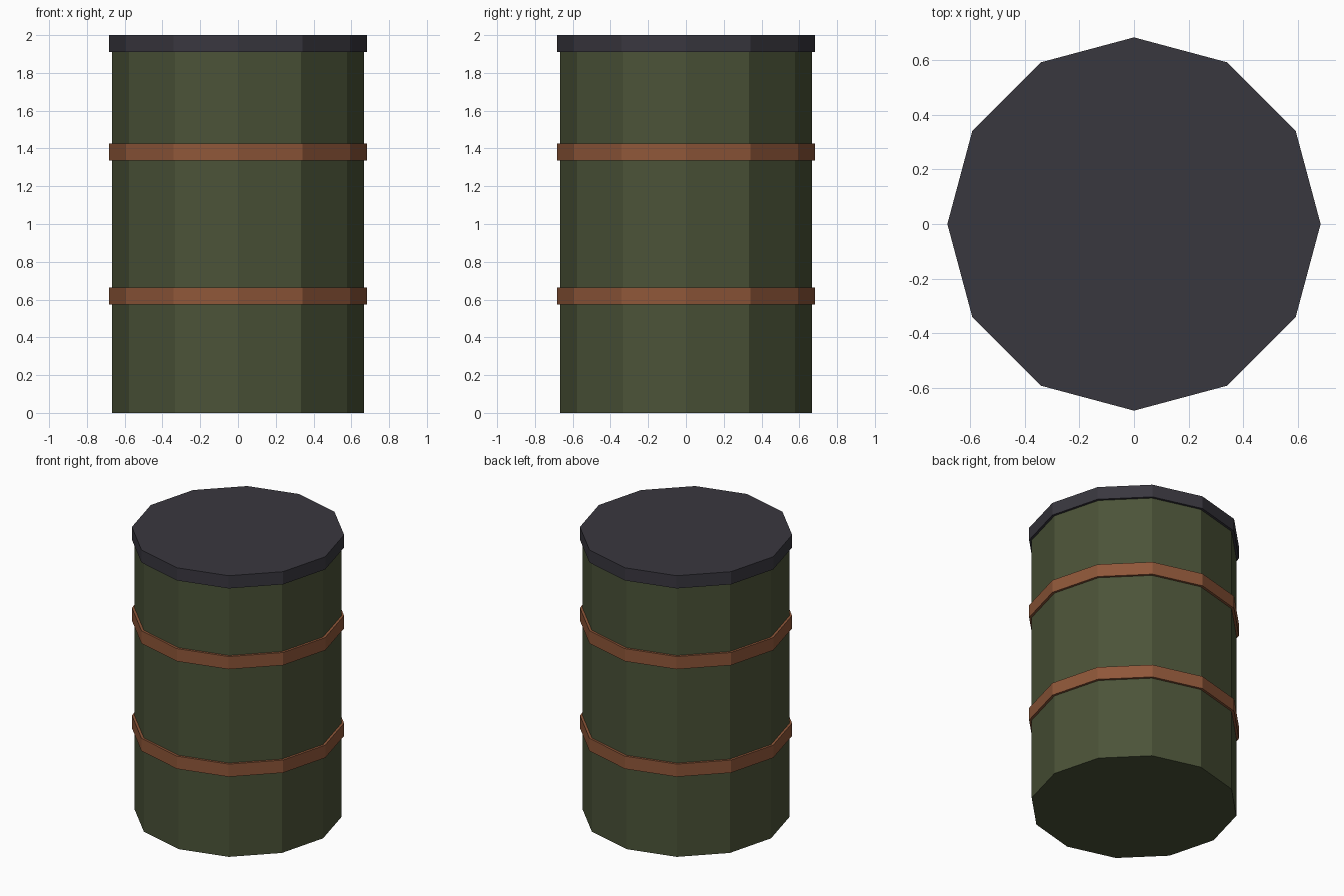
import bpy
import math

if "Cube" in bpy.data.objects:
    bpy.data.objects.remove(bpy.data.objects["Cube"])

SIDES = 12


def srgb(r, g, b):
    """Convert 0-255 display values to a linear colour."""
    def lin(c):
        c /= 255
        return c / 12.92 if c <= 0.04045 else ((c + 0.055) / 1.055) ** 2.4
    return (lin(r), lin(g), lin(b), 1.0)


def material(name, colour):
    mat = bpy.data.materials.new(name)
    mat.diffuse_color = colour
    mat.use_nodes = True
    mat.node_tree.nodes["Principled BSDF"].inputs["Base Color"].default_value = mat.diffuse_color
    return mat


def drum_part(name, radius, bottom, top, mat):
    """Flat-shaded twelve-sided prism with corners on the x and y axes."""
    bpy.ops.mesh.primitive_cylinder_add(
        vertices=SIDES, radius=radius, depth=top - bottom,
        location=(0, 0, (bottom + top) / 2))
    obj = bpy.context.object
    obj.name = name
    obj.data.materials.append(mat)
    return obj


green = material("olive_green", srgb(75, 83, 56))
rust = material("rusty_brown", srgb(143, 87, 57))
dark = material("dark_grey", srgb(57, 55, 63))

# Barrel body, running up to the underside of the lid
drum_part("barrel_body", 0.667, 0.0, 1.95, green)

# Two raised hoops
for name, z in (("lower_hoop", 0.62), ("upper_hoop", 1.382)):
    drum_part(name, 0.684, z - 0.045, z + 0.045, rust)

# Overhanging lid
drum_part("lid", 0.684, 1.91, 2.0, dark)
